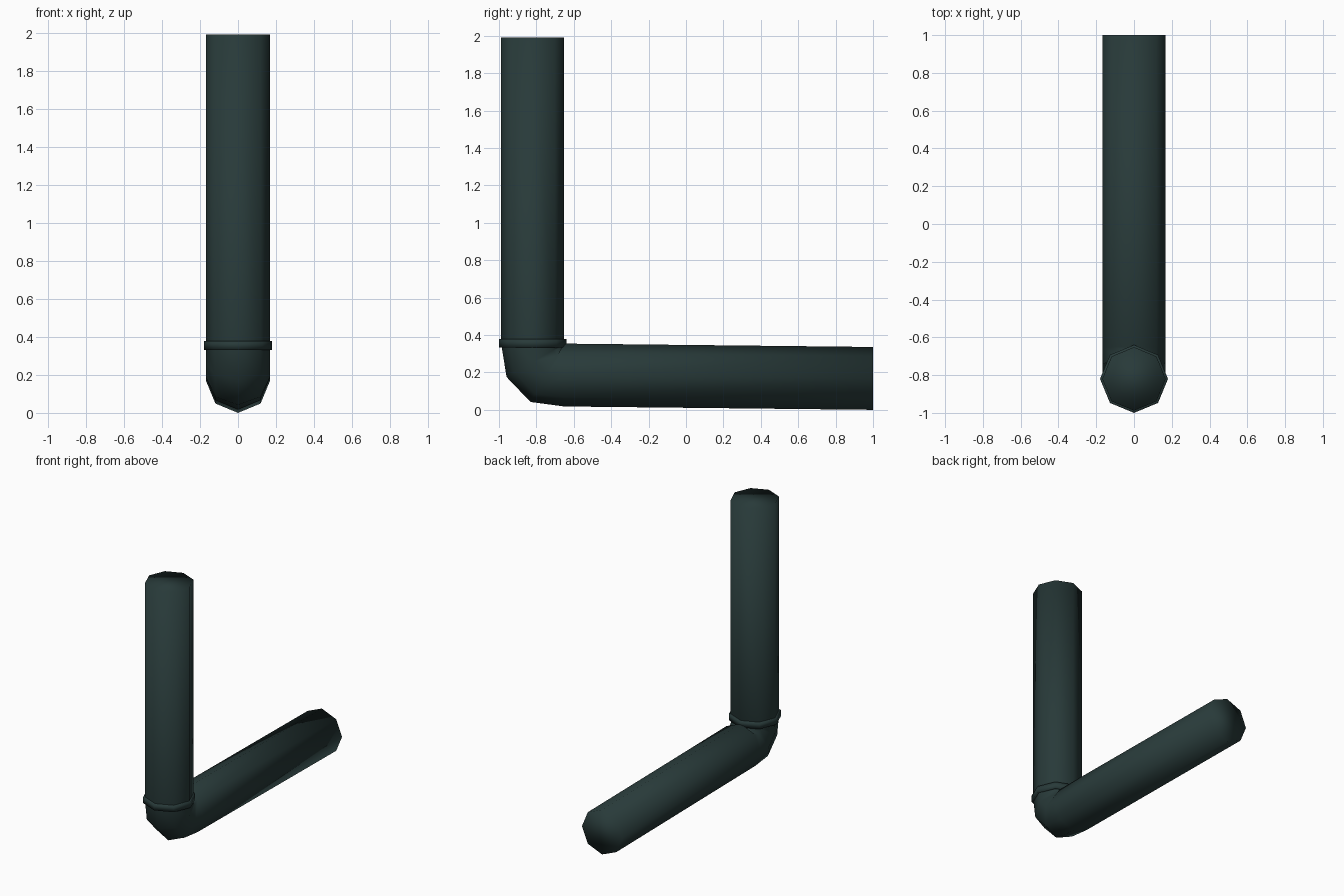
import bpy, bmesh, math
from mathutils import Vector

if "Cube" in bpy.data.objects:
    bpy.data.objects.remove(bpy.data.objects["Cube"])

SIDES = 8
mat = bpy.data.materials.new("dark teal metal")
mat.diffuse_color = (0.021, 0.042, 0.041, 1)
mat.use_nodes = True
mat.node_tree.nodes["Principled BSDF"].inputs["Base Color"].default_value = mat.diffuse_color


def sweep(name, rings, capped):
    """Loft octagonal rings given as (y, z, radius, tilt in degrees)."""
    bm = bmesh.new()
    loops = []
    for y, z, r, tilt in rings:
        t = math.radians(tilt)
        across = Vector((0, math.cos(t), math.sin(t)))
        loops.append([bm.verts.new(Vector((0, y, z))
                      + Vector((1, 0, 0)) * r * math.cos(2 * math.pi * i / SIDES)
                      + across * r * math.sin(2 * math.pi * i / SIDES))
                      for i in range(SIDES)])
    for a, b in zip(loops, loops[1:]):
        for i in range(SIDES):
            j = (i + 1) % SIDES
            bm.faces.new((a[i], a[j], b[j], b[i]))
    if capped:
        bm.faces.new(loops[0])
        bm.faces.new(loops[-1])
    bmesh.ops.recalc_face_normals(bm, faces=bm.faces)
    for f in bm.faces:
        f.smooth = True
    mesh = bpy.data.meshes.new(name)
    bm.to_mesh(mesh)
    bm.free()
    mesh.materials.append(mat)
    obj = bpy.data.objects.new(name, mesh)
    bpy.context.collection.objects.link(obj)
    return obj


# Pipe: upright run, four-ring elbow around the inner corner, long run to the back
R = 0.168
py, pz = -0.652, 0.353
path = [(-0.82, 1.99, R, 0)]
for ang, d in ((0, 0.168), (30, 0.187), (60, 0.191), (90, 0.167)):
    a = math.radians(ang)
    path.append((py - d * math.cos(a), pz - d * math.sin(a), R, ang))
path.append((1.0, R, R, 90))
sweep("bent_pipe", path, True)

# Collar where the upright meets the elbow
sweep("joint_collar", [(-0.82, 0.332, 0.165, 0), (-0.82, 0.332, 0.18, 0),
                       (-0.82, 0.379, 0.18, 0), (-0.82, 0.379, 0.165, 0)], False)
